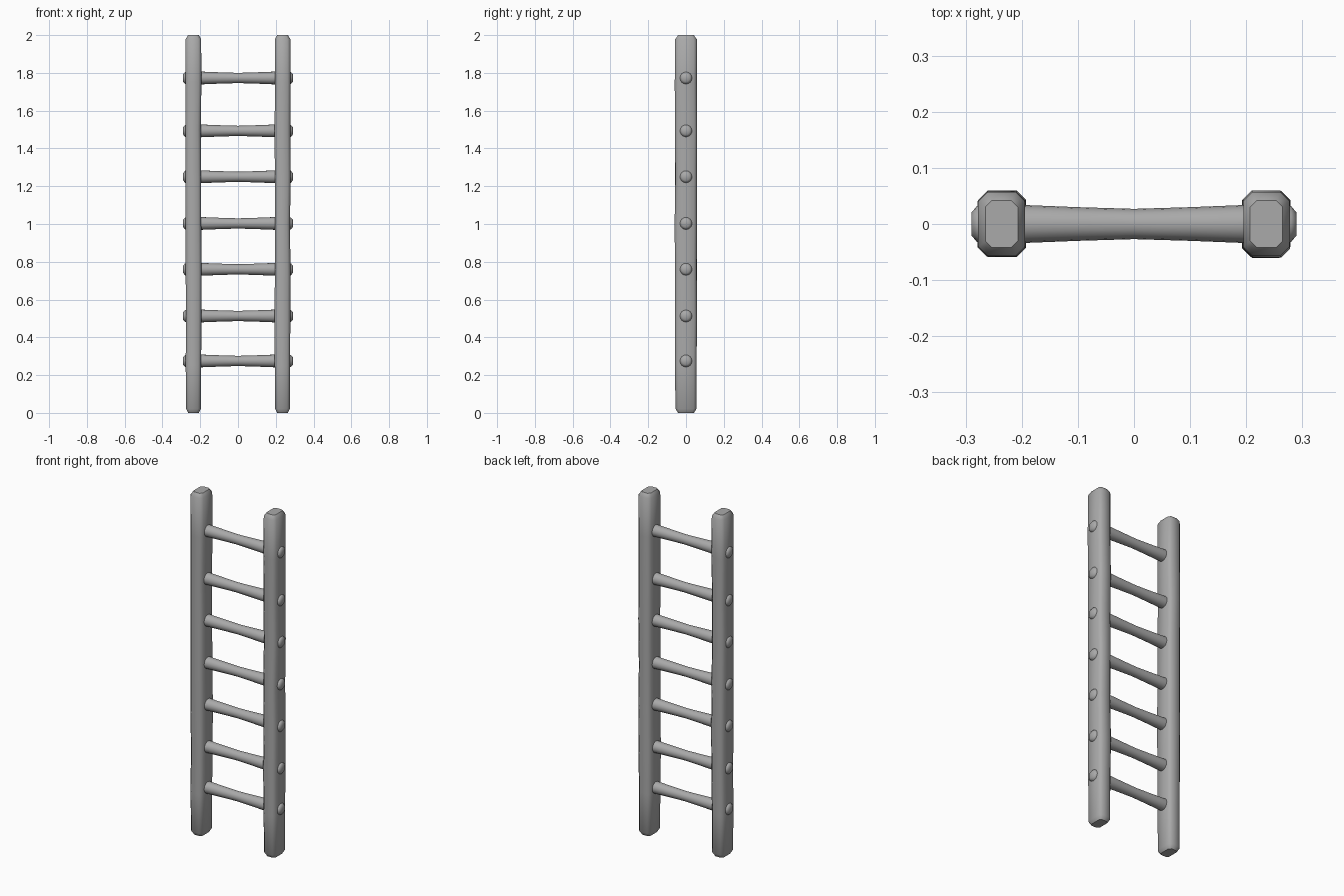
import bpy, bmesh, math, random
from mathutils import Vector

random.seed(4)
if "Cube" in bpy.data.objects:
    bpy.data.objects.remove(bpy.data.objects["Cube"])

GREY = 0.4
mat = bpy.data.materials.new("weathered grey")
mat.use_nodes = True
mat.diffuse_color = (GREY, GREY, GREY, 1)
mat.node_tree.nodes["Principled BSDF"].inputs["Base Color"].default_value = (GREY, GREY, GREY, 1)


def loft(name, rings):
    """Skin a list of equal-length rings and cap both ends."""
    bm = bmesh.new()
    loops = [[bm.verts.new(p) for p in ring] for ring in rings]
    n = len(loops[0])
    for a, b in zip(loops, loops[1:]):
        for i in range(n):
            j = (i + 1) % n
            bm.faces.new((a[i], a[j], b[j], b[i]))
    bm.faces.new(loops[0])
    bm.faces.new(loops[-1])
    bmesh.ops.recalc_face_normals(bm, faces=bm.faces)
    mesh = bpy.data.meshes.new(name)
    bm.to_mesh(mesh)
    bm.free()
    mesh.materials.append(mat)
    obj = bpy.data.objects.new(name, mesh)
    bpy.context.collection.objects.link(obj)
    bpy.ops.object.select_all(action='DESELECT')
    obj.select_set(True)
    bpy.context.view_layer.objects.active = obj
    bpy.ops.object.shade_smooth_by_angle(angle=math.radians(50))
    return obj


def post_ring(cx, cy, z, hx, hy, c):
    """Rectangle with chamfered corners."""
    corners = [(hx, hy - c), (hx - c, hy), (c - hx, hy), (-hx, hy - c),
               (-hx, c - hy), (c - hx, -hy), (hx - c, -hy), (hx, c - hy)]
    return [Vector((cx + x, cy + y, z)) for x, y in corners]


# Side rails: hand-hewn posts with soft chamfered ends
for side, label in ((1, "left"), (-1, "right")):
    rings = [post_ring(side * 0.236, 0, 0, 0.028, 0.042, 0.012),
             post_ring(side * 0.236, 0, 0.022, 0.039, 0.056, 0.015)]
    for k in range(1, 8):
        wob = lambda: random.uniform(-0.0015, 0.0015)
        rings.append(post_ring(side * 0.236 + wob(), wob(), k / 4,
                               0.041 + wob(), 0.058 + wob(), 0.016))
    rings += [post_ring(side * 0.236, 0, 1.978, 0.041, 0.057, 0.016),
              post_ring(side * 0.236, 0, 2, 0.029, 0.042, 0.012)]
    loft(label + "_rail", rings)

# Rungs: round bars, thinner in the middle, with domed ends through the rails
half = [(0.29, 0.02), (0.28, 0.032), (0.2, 0.034), (0.1, 0.03)]
profile = [(-x, r) for x, r in half] + [(0, 0.027)] + half[::-1]
for i, z in enumerate((0.275, 0.513, 0.76, 1.003, 1.25, 1.493, 1.773)):
    rings = [[Vector((x, r * math.cos(a), z + r * math.sin(a)))
              for a in (math.tau * k / 16 for k in range(16))]
             for x, r in profile]
    loft(f"rung_{i + 1}", rings)
